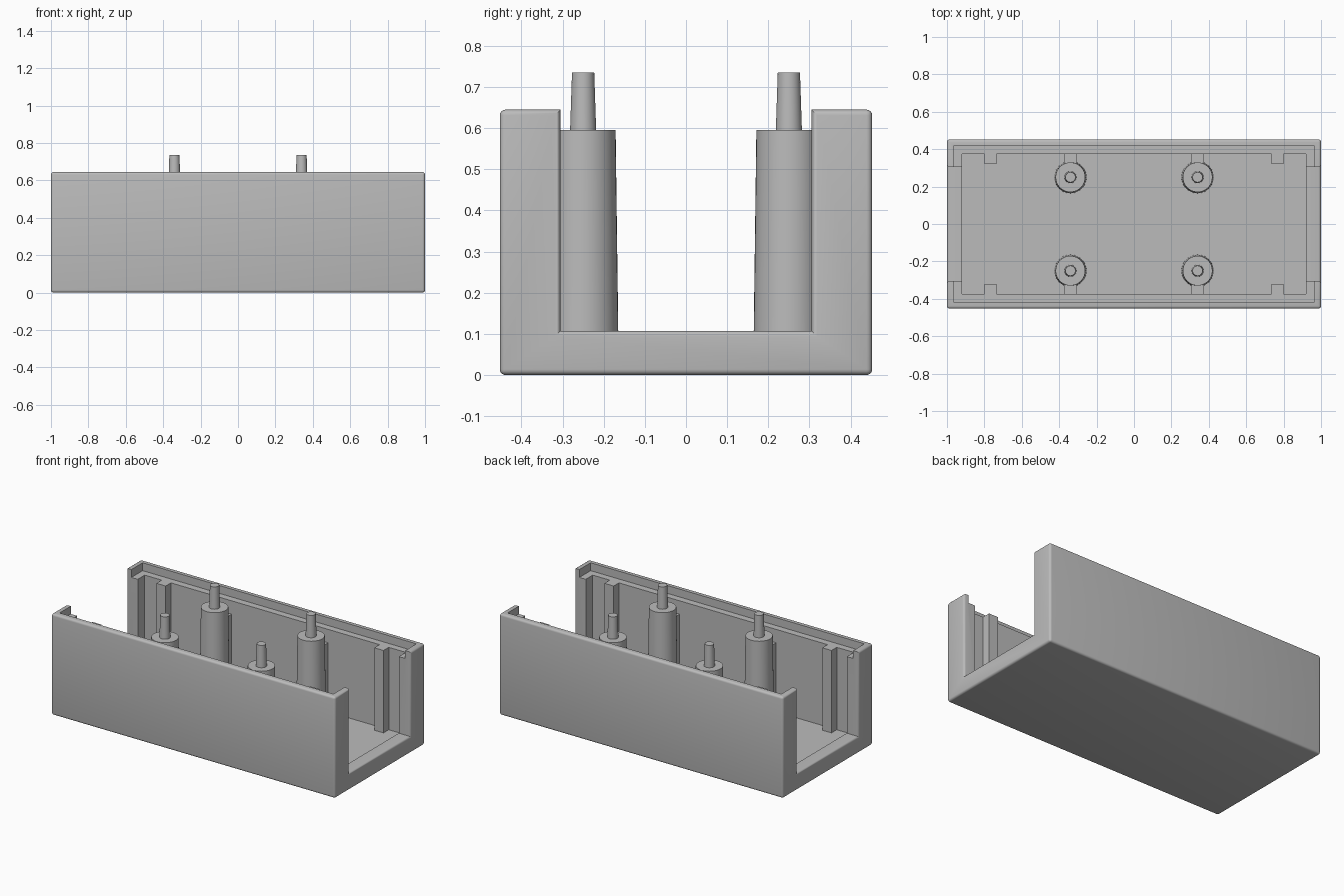
import bpy, bmesh

default = bpy.data.objects.get("Cube")
if default:
    bpy.data.objects.remove(default, do_unlink=True)

HX, HY, TOP = 1.0, 0.4525, 0.645       # outer half sizes and height
IX, IY, FLOOR = 0.92, 0.375, 0.07      # inner half sizes and floor
LEDGE, SILL, GAP = 0.595, 0.107, 0.305

grey = bpy.data.materials.new("light_grey")
grey.use_nodes = True
colour = (0.5, 0.5, 0.5, 1)
grey.diffuse_color = colour
grey.node_tree.nodes["Principled BSDF"].inputs["Base Color"].default_value = colour


def add_object(name, bm):
    bmesh.ops.recalc_face_normals(bm, faces=bm.faces)
    mesh = bpy.data.meshes.new(name)
    bm.to_mesh(mesh)
    bm.free()
    obj = bpy.data.objects.new(name, mesh)
    mesh.materials.append(grey)
    bpy.context.collection.objects.link(obj)
    return obj


def box(name, lo, hi):
    bm = bmesh.new()
    bmesh.ops.create_cube(bm, size=1)
    for v in bm.verts:
        v.co = [a if c < 0 else b for c, a, b in zip(v.co, lo, hi)]
    return add_object(name, bm)


def smooth(obj):
    bpy.ops.object.select_all(action="DESELECT")
    obj.select_set(True)
    bpy.context.view_layer.objects.active = obj
    bpy.ops.object.shade_smooth_by_angle(angle=0.6)


def tapered_post(name, x, y, z0, z1, r0, r1):
    bm = bmesh.new()
    bmesh.ops.create_cone(bm, cap_ends=True, segments=40, radius1=r0, radius2=r1, depth=z1 - z0)
    bmesh.ops.translate(bm, verts=bm.verts, vec=(x, y, (z0 + z1) / 2))
    smooth(add_object(name, bm))


# Tray shell: U-shaped block with softened outer edges
half = [(HY, 0), (HY, TOP), (GAP, TOP), (GAP, SILL)]
profile = half + [(-y, z) for y, z in reversed(half)]
bm = bmesh.new()
end = bm.faces.new([bm.verts.new((-HX, y, z)) for y, z in profile])
ext = bmesh.ops.extrude_face_region(bm, geom=[end])
moved = [g for g in ext["geom"] if isinstance(g, bmesh.types.BMVert)]
bmesh.ops.translate(bm, verts=moved, vec=(2 * HX, 0, 0))
if not any(len(f.verts) == 8 and f.calc_center_median().x < -0.9 for f in bm.faces):
    bm.faces.new([v for v in bm.verts if v.co.x < 0])
bmesh.ops.recalc_face_normals(bm, faces=bm.faces)


def is_outer(edge):
    a, b = (v.co for v in edge.verts)
    on_end = abs(a.x - b.x) < 1e-4
    on_side = abs(a.y - b.y) < 1e-4 and abs(abs(a.y) - HY) < 1e-4
    return on_end or on_side


bmesh.ops.bevel(bm, geom=[e for e in bm.edges if is_outer(e)], offset=0.014,
                segments=4, profile=0.5, affect="EDGES")
shell = add_object("tray_shell", bm)

# Hollow the inside and step the rim
cutters = [
    box("cavity_cutter", (-IX, -IY, FLOOR), (IX, IY, 1)),
    box("rim_cutter", (-0.965, -0.418, LEDGE), (0.965, 0.418, 1)),
]
for cutter in cutters:
    cutter.hide_render = True
    mod = shell.modifiers.new(cutter.name, "BOOLEAN")
    mod.operation = "DIFFERENCE"
    mod.solver = "EXACT"
    mod.object = cutter
bpy.context.view_layer.update()
baked = bpy.data.meshes.new_from_object(shell.evaluated_get(bpy.context.evaluated_depsgraph_get()))
shell.modifiers.clear()
shell.data = baked
for cutter in cutters:
    bpy.data.objects.remove(cutter, do_unlink=True)
smooth(shell)


def wall_block(name, x0, x1, y0, top, sx, sy):
    xs = sorted((sx * x0, sx * x1))
    ys = sorted((sy * y0, sy * (IY + 0.01)))
    box(name, (xs[0], ys[0], FLOOR - 0.01), (xs[1], ys[1], top))


# Corner ribs, screw posts, pins and webs, repeated in each quarter
for sx, side in ((-1, "right"), (1, "left")):
    for sy, depth in ((-1, "front"), (1, "back")):
        tag = f"{depth}_{side}"
        wall_block(f"rib_{tag}", 0.735, 0.8, 0.322, LEDGE, sx, sy)
        wall_block(f"web_{tag}", 0.307, 0.373, 0.3, 0.51, sx, sy)
        x, y = sx * 0.34, sy * 0.25
        tapered_post(f"post_{tag}", x, y, FLOOR - 0.01, LEDGE, 0.086, 0.079)
        tapered_post(f"pin_{tag}", x, y, LEDGE - 0.01, 0.735, 0.032, 0.027)
